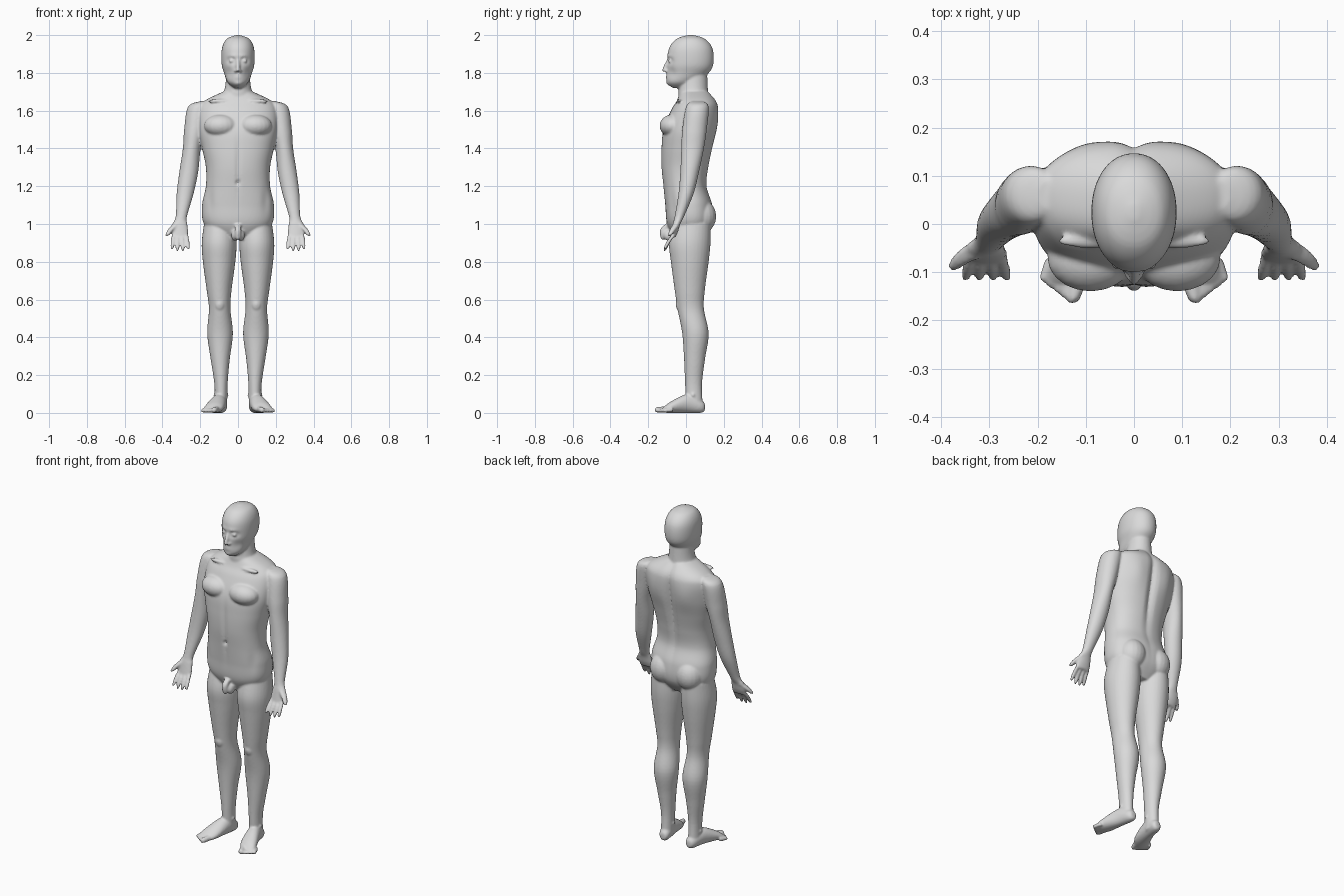
import bpy, bmesh, math
from mathutils import Vector

cube = bpy.data.objects.get("Cube")
if cube:
    bpy.data.objects.remove(cube)

skin = bpy.data.materials.new("light grey")
skin.use_nodes = True
GREY = (0.7, 0.7, 0.7, 1)
skin.diffuse_color = GREY
skin.node_tree.nodes["Principled BSDF"].inputs["Base Color"].default_value = GREY

body = bmesh.new()
UP, BACK = Vector((0, 0, 1)), Vector((0, 1, 0))


def resample(rows, steps):
    """Run a smooth curve through the rows of numbers."""
    result = []
    last = len(rows) - 1
    for i in range(last):
        before, start, end, after = (rows[max(i - 1, 0)], rows[i],
                                     rows[i + 1], rows[min(i + 2, last)])
        for step in range(steps):
            t = step / steps
            result.append([b + t / 2 * (c - a + t * (2 * a - 5 * b + 4 * c - d
                           + t * (3 * (b - c) + d - a)))
                           for a, b, c, d in zip(before, start, end, after)])
    return result + [list(rows[-1])]


def loft(sections, across=BACK, power=2, sides=32, steps=6):
    """Closed skin over oval sections given as x, y, z, width, depth."""
    rings = []
    for x, y, z, width, depth in resample(sections, steps):
        ring = []
        for k in range(sides):
            angle = math.tau * k / sides
            cosine, sine = math.cos(angle), math.sin(angle)
            u = math.copysign(abs(cosine) ** (2 / power), cosine) * width
            v = math.copysign(abs(sine) ** (2 / power), sine) * depth
            ring.append(body.verts.new(Vector((x + u, y, z)) + across * v))
        rings.append(ring)
    body.faces.new(rings[0])
    body.faces.new(rings[-1])
    for low, high in zip(rings, rings[1:]):
        for k in range(sides):
            n = (k + 1) % sides
            body.faces.new((low[k], low[n], high[n], high[k]))
    return [v for ring in rings for v in ring]


def stack(profile, power):
    """Central loft from rows of height, half width, front, back."""
    sections = [(0, (front + back) / 2, height, half_width, (back - front) / 2)
                for height, half_width, front, back in profile]
    return loft(sections, power=power, sides=80, steps=10)


def ball(centre, size):
    """Oval ball lofted from pole to pole."""
    (x, y, z), (width, depth, height) = centre, size
    angles = [math.pi * (i + .2) / 16 for i in range(16)]
    return loft([(x, y, z - height * math.cos(a), width * math.sin(a),
                  depth * math.sin(a)) for a in angles], sides=20, steps=1)


def pair(centre, size):
    """Two mirrored balls."""
    x, y, z = centre
    for side in (x, -x):
        ball(centre=(side, y, z), size=size)


def digit(path, start, end, across=BACK):
    """Tapering finger or toe with a rounded tip."""
    points = resample(path, steps=8)
    sections = []
    for i, point in enumerate(points):
        t = i / (len(points) - 1)
        radius = (start + (end - start) * t) * math.sqrt(1.05 - t ** 8)
        sections.append((*point, radius, radius))
    return loft(sections, across=across, sides=16, steps=1)


def push(verts, centre, size, depth):
    """Soft sculpting stroke along y, alike on both sides of the body."""
    for v in verts:
        place = (abs(v.co.x), v.co.y, v.co.z)
        distance = sum(((p - c) / s) ** 2 for p, c, s in zip(place, centre, size))
        v.co.y += depth * math.exp(-distance)


def mirror(verts):
    """Copy a limb to the other side."""
    faces = {face for v in verts for face in v.link_faces}
    twins = {v: body.verts.new((-v.co.x, v.co.y, v.co.z)) for v in verts}
    for face in faces:
        body.faces.new([twins[v] for v in face.verts])


# Torso with spine, shoulder blades, belly line, navel and hip crease
torso = stack([
    (.92, .1, -.06, .09), (1, .18, -.1, .14), (1.1, .19, -.11, .14),
    (1.2, .17, -.12, .11), (1.3, .17, -.13, .12), (1.4, .19, -.13, .14),
    (1.5, .21, -.12, .16), (1.6, .21, -.08, .17), (1.65, .18, -.05, .16),
    (1.7, .08, -.03, .12)], power=2.3)
push(torso, centre=(0, .16, 1.45), size=(.02, .08, .25), depth=-.02)
push(torso, centre=(.1, .16, 1.53), size=(.06, .06, .09), depth=.01)
push(torso, centre=(0, -.13, 1.3), size=(.01, .05, .15), depth=.007)
push(torso, centre=(0, -.12, 1.22), size=(.01, .05, .01), depth=.015)
push(torso, centre=(.15, -.1, 1.12), size=(.02, .05, .06), depth=.008)

# Chest, collar bones and seat
pair(centre=(.09, -.07, 1.52), size=(.09, .07, .06))
pair(centre=(.09, -.035, 1.65), size=(.07, .015, .012))
pair(centre=(.085, .08, 1.04), size=(.08, .08, .09))

# Groin
pair(centre=(.016, -.09, .94), size=(.02, .03, .03))
digit([(0, -.09, 1), (0, -.12, .97), (0, -.12, .915)], start=.018, end=.016)

# Neck with its front muscles
loft([(0, .05, 1.86, .055, .06), (0, .04, 1.73, .068, .075),
      (0, .04, 1.68, .085, .08), (0, .05, 1.63, .11, .08)])
pair(centre=(.03, -.01, 1.7), size=(.016, .02, .07))

# Head with eye sockets, brows, cheeks, lips and chin
head = stack([
    (2, .01, .01, .04), (1.98, .06, -.05, .1), (1.93, .085, -.09, .14),
    (1.85, .087, -.1, .145), (1.8, .074, -.1, .12), (1.75, .055, -.1, .05),
    (1.72, .02, -.07, .01)], power=2.1)
push(head, centre=(.036, -.1, 1.864), size=(.02, .05, .014), depth=.017)
push(head, centre=(.03, -.1, 1.89), size=(.03, .04, .008), depth=-.005)
push(head, centre=(.05, -.08, 1.8), size=(.02, .04, .03), depth=.008)
push(head, centre=(0, -.1, 1.782), size=(.02, .04, .012), depth=-.008)
push(head, centre=(0, -.1, 1.782), size=(.02, .04, .003), depth=.008)
push(head, centre=(0, -.1, 1.74), size=(.02, .04, .012), depth=-.007)

# Eyes, nose and nostrils
pair(centre=(.034, -.084, 1.863), size=(.014, .011, .009))
digit([(0, -.093, 1.87), (0, -.107, 1.84), (0, -.12, 1.805)], start=.008, end=.012)
pair(centre=(.012, -.103, 1.81), size=(.009, .012, .008))

# Arm with palm
arm = loft([
    (.18, .06, 1.65, .02, .03), (.21, .06, 1.62, .055, .06),
    (.23, .045, 1.5, .055, .065), (.245, .035, 1.4, .047, .06),
    (.26, .02, 1.28, .05, .05), (.28, 0, 1.16, .045, .04),
    (.3, -.035, 1.04, .03, .025), (.308, -.05, 1, .04, .02),
    (.308, -.06, .96, .045, .018), (.305, -.07, .93, .04, .014)])

# Four fingers fanned from the outside in, then the thumb
for i in range(4):
    base, tip = .34 - .022 * i, .35 - .029 * i
    drop = .85 + .01 * abs(i - 1.5)
    arm += digit([(base, -.067, .94), ((base + tip) / 2, -.09, .91),
                  (tip, -.115, drop)], start=.012, end=.01)
arm += digit([(.325, -.05, 1), (.356, -.07, .97), (.378, -.09, .935)],
             start=.02, end=.012)
mirror(arm)

# Leg with kneecap and ankle bones
leg = loft([
    (.1, .03, 1, .08, .1), (.1, .02, .9, .092, .11), (.1, .02, .8, .086, .1),
    (.1, .02, .65, .066, .08), (.097, .025, .55, .057, .07),
    (.095, .05, .42, .068, .07), (.094, .045, .28, .05, .055),
    (.09, .04, .15, .035, .045), (.09, .045, .02, .033, .045)])
leg += ball(centre=(.097, -.025, .575), size=(.03, .03, .04))
leg += ball(centre=(.09, .037, .095), size=(.042, .018, .02))

# Foot with five toes fanned outward
leg += loft([
    (.086, .1, .03, .016, .018), (.088, .08, .035, .03, .035),
    (.1, .01, .05, .04, .05), (.125, -.08, .03, .05, .03),
    (.14, -.12, .015, .04, .014)], across=UP)
for i in range(5):
    radius = .011 if i else .015
    x, y = .113 + .015 * i, .011 * i - .115
    leg += digit([(x, y, radius + .005), (x + .016, y - .05, radius)],
                 start=radius, end=radius, across=UP)
mirror(leg)

# Fuse the parts into one smooth skin
bmesh.ops.recalc_face_normals(body, faces=body.faces[:])
raw = bpy.data.meshes.new("raw_body")
body.to_mesh(raw)
body.free()
figure = bpy.data.objects.new("body", raw)
bpy.context.scene.collection.objects.link(figure)
fuse = figure.modifiers.new("fuse", "REMESH")
fuse.mode = "VOXEL"
fuse.voxel_size = 0.006
soften = figure.modifiers.new("soften", "SMOOTH")
soften.factor = 0.5
soften.iterations = 4
graph = bpy.context.evaluated_depsgraph_get()
fused = bpy.data.meshes.new_from_object(figure.evaluated_get(graph))
figure.modifiers.clear()
figure.data = fused
fused.materials.clear()
fused.materials.append(skin)
fused.shade_smooth()
